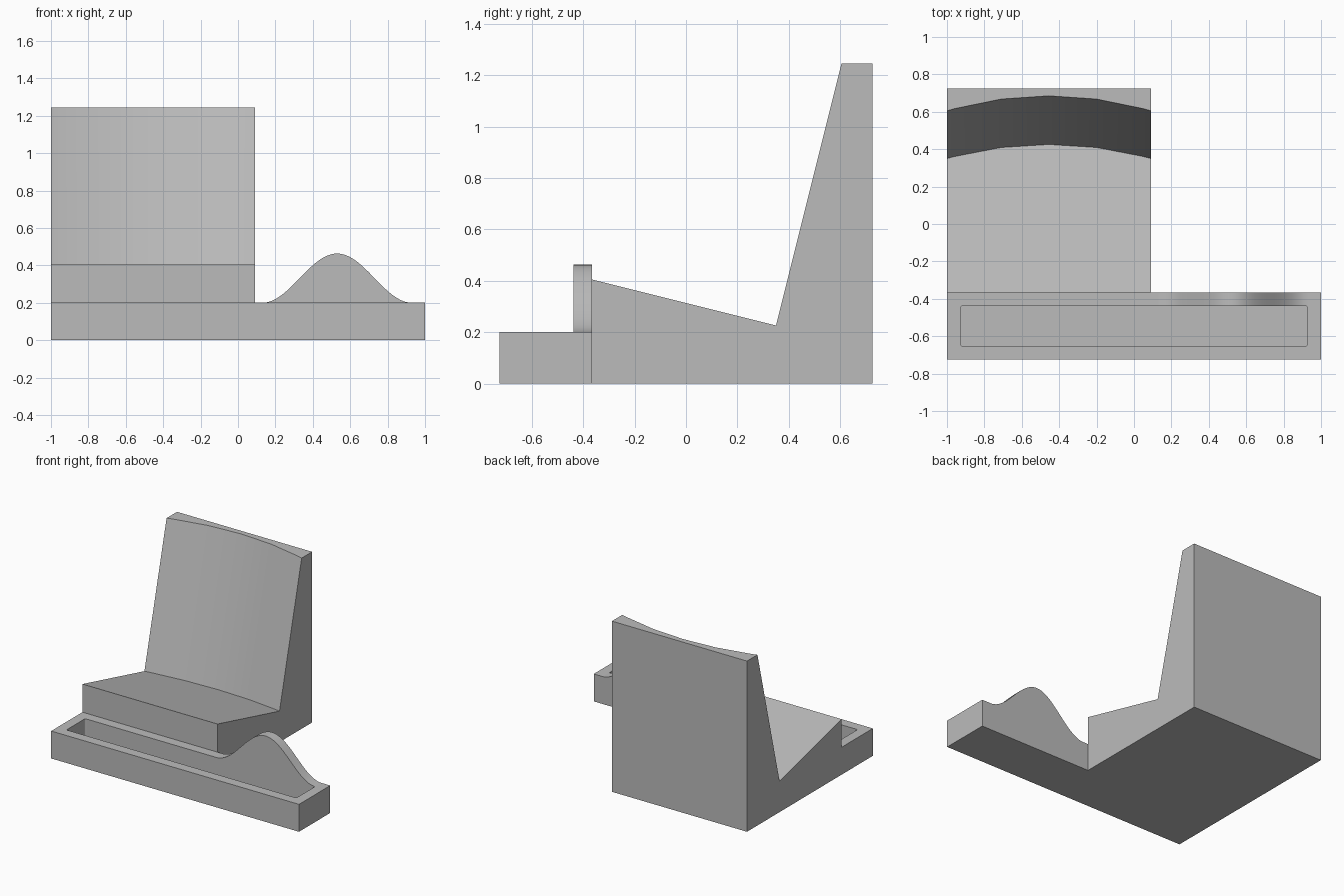
import bpy
import bmesh
import math

cube = bpy.data.objects.get("Cube")
if cube:
    bpy.data.objects.remove(cube, do_unlink=True)

# Single grey material
GREY = (0.5, 0.5, 0.5, 1.0)
grey = bpy.data.materials.new("plain_grey")
grey.use_nodes = True
grey.diffuse_color = GREY
grey.node_tree.nodes["Principled BSDF"].inputs["Base Color"].default_value = GREY


def finish(bm, name, smooth=False):
    bmesh.ops.recalc_face_normals(bm, faces=bm.faces[:])
    mesh = bpy.data.meshes.new(name)
    bm.to_mesh(mesh)
    bm.free()
    mesh.materials.append(grey)
    obj = bpy.data.objects.new(name, mesh)
    bpy.context.collection.objects.link(obj)
    if smooth:
        bpy.ops.object.select_all(action='DESELECT')
        obj.select_set(True)
        bpy.context.view_layer.objects.active = obj
        bpy.ops.object.shade_smooth_by_angle(angle=math.radians(20))
    return obj


def loft(name, sections, smooth=True):
    """Skin a row of closed sections and cap both ends."""
    bm = bmesh.new()
    rings = [[bm.verts.new(p) for p in s] for s in sections]
    n = len(rings[0])
    for a, b in zip(rings, rings[1:]):
        for i in range(n):
            j = (i + 1) % n
            bm.faces.new((a[i], a[j], b[j], b[i]))
    bm.faces.new(rings[0])
    bm.faces.new(rings[-1])
    return finish(bm, name, smooth)


LEFT, RIGHT = 0.09, -1.0
BACK, SEAM, FRONT = 0.725, -0.365, -0.725

# Stand: sloped seat and reclined backrest hollowed by a large cylinder
TILT = math.atan(0.25)
RADIUS = 1.95
HALF = (LEFT - RIGHT) / 2
MID = (LEFT + RIGHT) / 2
steps = [RADIUS * math.sin(math.radians(7.5 * k)) for k in range(-2, 3)]


def stand_section(dx):
    hollow = math.sqrt(RADIUS**2 - dx**2) - math.sqrt(RADIUS**2 - HALF**2)
    crease = (0.35 + hollow * math.cos(TILT), 0.226 - hollow * math.sin(TILT))
    top_y = 0.605 + hollow / math.cos(TILT)
    profile = [(SEAM, 0), (SEAM, 0.405), crease,
               (top_y, 1.245), (BACK, 1.245), (BACK, 0)]
    return [(MID + dx, y, z) for y, z in profile]


loft("reclined_stand", [stand_section(dx) for dx in [-HALF] + steps + [HALF]])

# Tray: long block with a recess that has slightly rounded corners
WALL, TRAY_TOP, FLOOR = 0.0725, 0.2, 0.07
bm = bmesh.new()
bmesh.ops.create_cube(bm, size=1)
for v in bm.verts:
    v.co.x *= 2
    v.co.y = v.co.y * (SEAM - FRONT) + (SEAM + FRONT) / 2
    v.co.z = (v.co.z + 0.5) * TRAY_TOP
top = max(bm.faces, key=lambda f: f.calc_center_median().z)
bmesh.ops.inset_region(bm, faces=[top], thickness=WALL, use_even_offset=True)
floor = bmesh.ops.extrude_discrete_faces(bm, faces=[top])["faces"][0]
for v in floor.verts:
    v.co.z = FLOOR
corners = [e for e in bm.edges
           if abs(e.verts[0].co.z - e.verts[1].co.z) > 0.05
           and all(abs(v.co.x) < 0.99 for v in e.verts)]
bmesh.ops.bevel(bm, geom=corners, offset=0.01, segments=3,
                profile=0.5, affect='EDGES')
finish(bm, "recessed_tray")

# Wave: bell-shaped crest rising from the rear wall of the tray
START, END, RISE, COUNT = 0.13, 0.93, 0.263, 48
bell = []
for i in range(COUNT + 1):
    t = i / COUNT
    z = TRAY_TOP + RISE * (1 - math.cos(2 * math.pi * t)) / 2
    bell.append((START + (END - START) * t, z))
loft("wave_crest", [[(x, y, z) for x, z in bell] for y in (SEAM - WALL, SEAM)])
